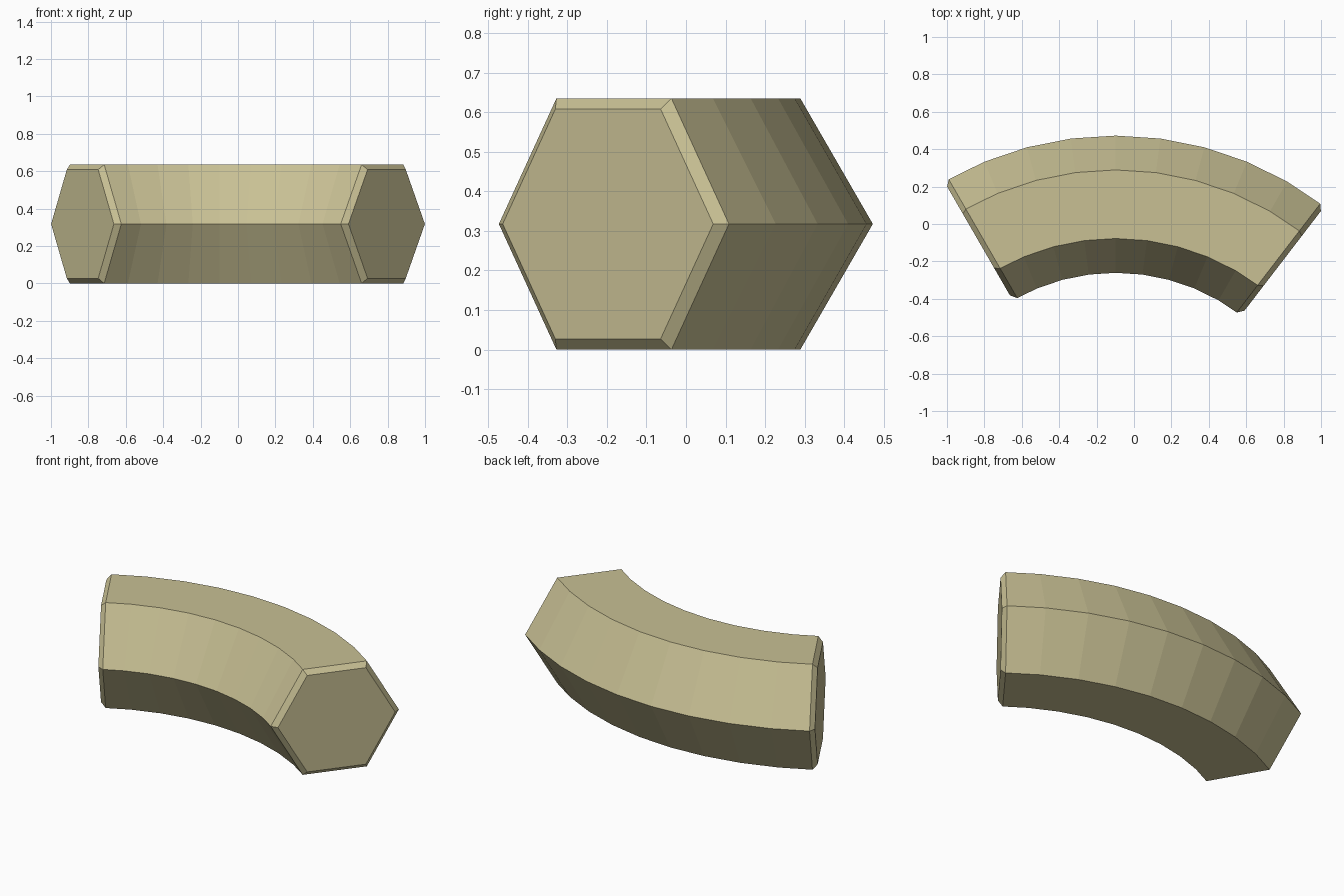
import bpy, bmesh, math
from mathutils import Vector

if "Cube" in bpy.data.objects:
    bpy.data.objects.remove(bpy.data.objects["Cube"])

HEX_R = 0.3667                      # hexagon corner radius
APOTHEM = HEX_R * math.sqrt(3) / 2
SWEEP_R = 4 * HEX_R                 # radius of the bend
CX, CY = -0.098, -1.361             # centre of the bend
STEP, FIRST, LAST = 7.5, -4, 5      # segments of 7.5 degrees
CHAMFER = 0.027


def ring(bm, angle):
    """One hexagonal section, at an angle measured from +y towards +x."""
    verts = []
    for k in range(6):
        t = math.radians(60 * k)
        r = SWEEP_R + HEX_R * math.cos(t)
        verts.append(bm.verts.new((CX + r * math.sin(angle),
                                   CY + r * math.cos(angle),
                                   APOTHEM + HEX_R * math.sin(t))))
    return verts


# curved hexagonal bar
bm = bmesh.new()
rings = [ring(bm, math.radians(STEP * i)) for i in range(FIRST, LAST + 1)]
for a, b in zip(rings, rings[1:]):
    for k in range(6):
        n = (k + 1) % 6
        bm.faces.new((a[k], a[n], b[n], b[k]))
caps = [bm.faces.new(rings[0]), bm.faces.new(rings[-1])]
bmesh.ops.recalc_face_normals(bm, faces=bm.faces)

# chamfer around both end faces
edges = [e for f in caps for e in f.edges]
bmesh.ops.bevel(bm, geom=edges, offset=CHAMFER, offset_type='OFFSET',
                segments=1, affect='EDGES', profile=0.5)

mesh = bpy.data.meshes.new("curved_bar")
bm.to_mesh(mesh)
bm.free()
bar = bpy.data.objects.new("curved_bar", mesh)
bpy.context.collection.objects.link(bar)

mat = bpy.data.materials.new("pale khaki")
mat.diffuse_color = (0.578, 0.527, 0.296, 1)
mat.use_nodes = True
mat.node_tree.nodes["Principled BSDF"].inputs["Base Color"].default_value = mat.diffuse_color
mesh.materials.append(mat)
